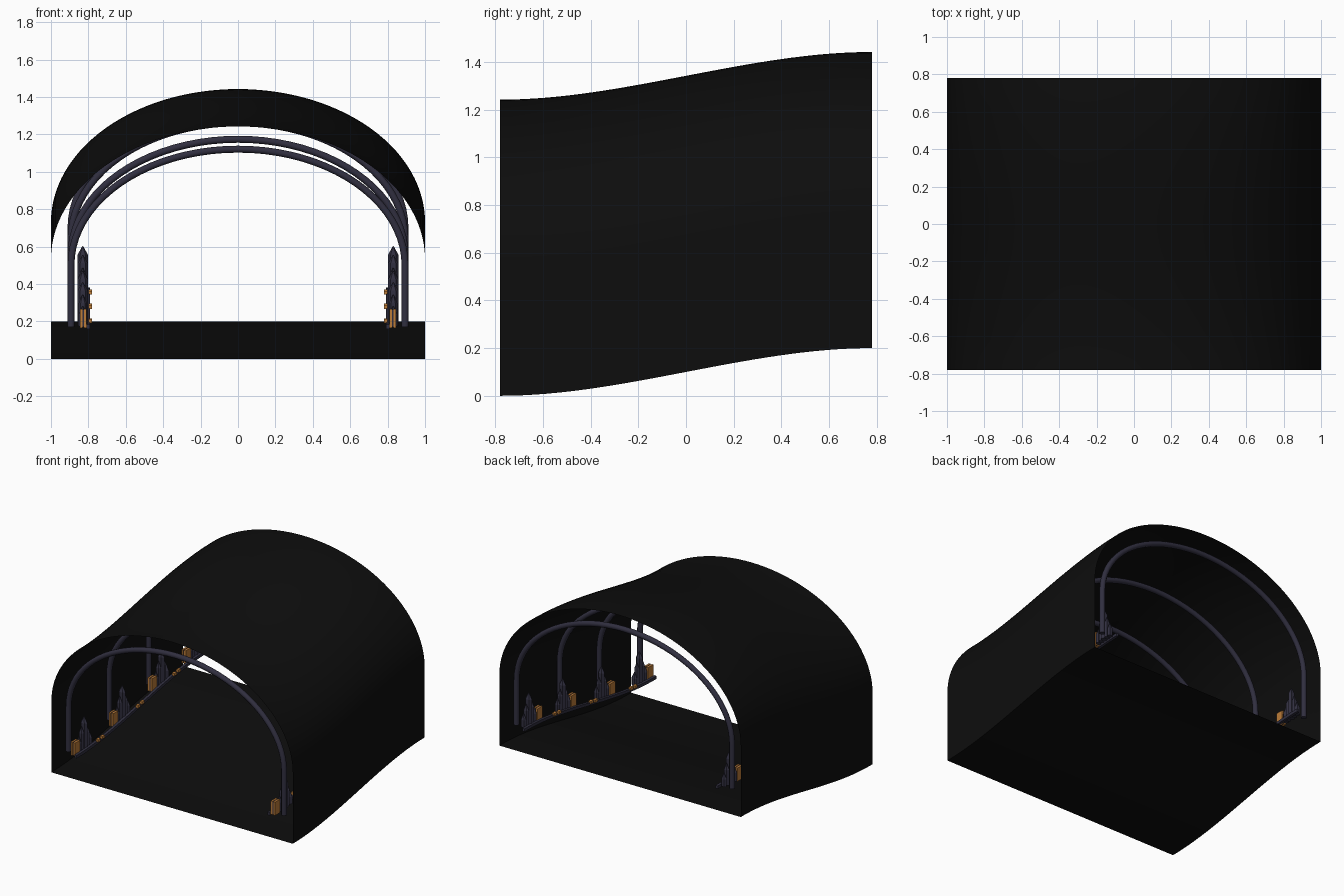
import bpy, bmesh
from math import sin, cos, pi
from mathutils import Matrix, Vector

if "Cube" in bpy.data.objects:
    bpy.data.objects.remove(bpy.data.objects["Cube"])

HALF = 0.78          # half length of the tunnel
BASE = 0.17          # height of the fittings above the floor


def material(name, rgb):
    m = bpy.data.materials.new(name)
    m.use_nodes = True
    m.diffuse_color = (*rgb, 1)
    m.node_tree.nodes["Principled BSDF"].inputs["Base Color"].default_value = (*rgb, 1)
    return m


black = material("soot black", (0.004, 0.004, 0.004))
navy = material("dark slate blue", (0.03, 0.028, 0.05))
orange = material("amber orange", (0.5, 0.2, 0.04))


def rise(y):
    """Height of the S-shaped ramp at y."""
    t = min(max((y + HALF) / (2 * HALF), 0), 1)
    return 0.2 * t * t * (3 - 2 * t)


def arch(radius, spring, height, foot, steps):
    """Cross-section: straight legs joined by half an ellipse."""
    pts = [(radius, foot)]
    for i in range(steps + 1):
        a = pi * i / steps
        pts.append((radius * cos(a), spring + height * sin(a)))
    return pts + [(-radius, foot)]


def finish(bm, name, mat, mirror=False, smooth=None):
    me = bpy.data.meshes.new(name)
    bmesh.ops.recalc_face_normals(bm, faces=bm.faces)
    bm.to_mesh(me)
    bm.free()
    ob = bpy.data.objects.new(name, me)
    bpy.context.collection.objects.link(ob)
    me.materials.append(mat)
    if mirror:
        ob.modifiers.new("mirror", "MIRROR")
    if smooth:
        bpy.ops.object.select_all(action="DESELECT")
        ob.select_set(True)
        bpy.context.view_layer.objects.active = ob
        bpy.ops.object.shade_smooth_by_angle(angle=smooth)
    return ob


def sweep(bm, rings, closed):
    """Skin a list of equal-length point rings."""
    rows = [[bm.verts.new(p) for p in ring] for ring in rings]
    n = len(rows[0])
    for a, b in zip(rows, rows[1:]):
        for i in range(n if closed else n - 1):
            j = (i + 1) % n
            bm.faces.new((a[i], a[j], b[j], b[i]))
    return rows


def box(bm, centre, size):
    m = Matrix.Translation(centre) @ Matrix.Diagonal((*size, 1))
    bmesh.ops.create_cube(bm, size=1, matrix=m)


# Tunnel shell: one thin sheet with arched roof, walls and floor
bm = bmesh.new()
section = arch(1, 0.53, 0.712, 0, 56)
ys = [HALF * (i / 16 - 1) for i in range(33)]
sweep(bm, [[(x, y, z + rise(y)) for x, z in section] for y in ys], True)
finish(bm, "tunnel_shell", black, smooth=0.7)

# Arched ribs
for k, y in enumerate((-0.73, -0.25, 0.22, 0.73)):
    bm = bmesh.new()
    path = [Vector((x, y, z + rise(y))) for x, z in arch(0.893, 0.5, 0.62, BASE, 40)]
    rings = []
    for i, p in enumerate(path):
        d = (path[min(i + 1, len(path) - 1)] - path[max(i - 1, 0)]).normalized()
        side = Vector((d.z, 0, -d.x))
        rings.append([p + 0.02 * (side * cos(a) + Vector((0, 1, 0)) * sin(a))
                      for a in [pi * (s + 0.5) / 4 for s in range(8)]])
    rows = sweep(bm, rings, True)
    bm.faces.new(rows[0])
    bm.faces.new(rows[-1])
    finish(bm, "rib_%d" % (k + 1), navy, smooth=0.9)

# Long rails beside the floor
bm = bmesh.new()
rail = [(0.79, -0.01), (0.81, -0.01), (0.81, 0.012), (0.79, 0.012)]
rows = sweep(bm, [[(x, y, BASE + z + rise(y)) for x, z in rail] for y in ys], True)
bm.faces.new(rows[0])
bm.faces.new(rows[-1])
finish(bm, "side_rails", navy, mirror=True)

# Clusters of pointed columns, lamp blocks and their cores
columns, lamps, cores = bmesh.new(), bmesh.new(), bmesh.new()
for y in (-0.73, -0.28, 0.18, 0.58):
    for k, height in enumerate((0.11, 0.17, 0.235, 0.16, 0.1)):
        cy = y + 0.035 + 0.03 * k
        z = BASE + rise(cy)
        r = 0.027 if k == 2 else 0.022
        rings = [[(0.83 + s * cos(pi * i / 3), cy + s * 0.75 * sin(pi * i / 3), z + h)
                  for i in range(6)]
                 for s, h in ((r, 0), (r, height - 0.045), (0.002, height))]
        rows = sweep(columns, rings, True)
        columns.faces.new(rows[0])
        columns.faces.new(rows[-1])
    z = BASE + 0.045 + rise(y)
    for x in (0.817, 0.839):
        box(lamps, (x, y - 0.01, z), (0.014, 0.06, 0.1))
    box(cores, (0.828, y - 0.01, z), (0.01, 0.052, 0.094))
finish(columns, "pointed_columns", navy, mirror=True)
finish(lamps, "lamp_blocks", orange, mirror=True)
finish(cores, "lamp_cores", navy, mirror=True)

# Small fittings on the rails between the clusters
studs = bmesh.new()
for y in (-0.5, -0.03, 0.4):
    for dy in (-0.025, 0.025):
        box(studs, (0.79, y + dy, BASE + 0.016 + rise(y + dy)), (0.02, 0.03, 0.02))
finish(studs, "rail_studs", orange, mirror=True)
